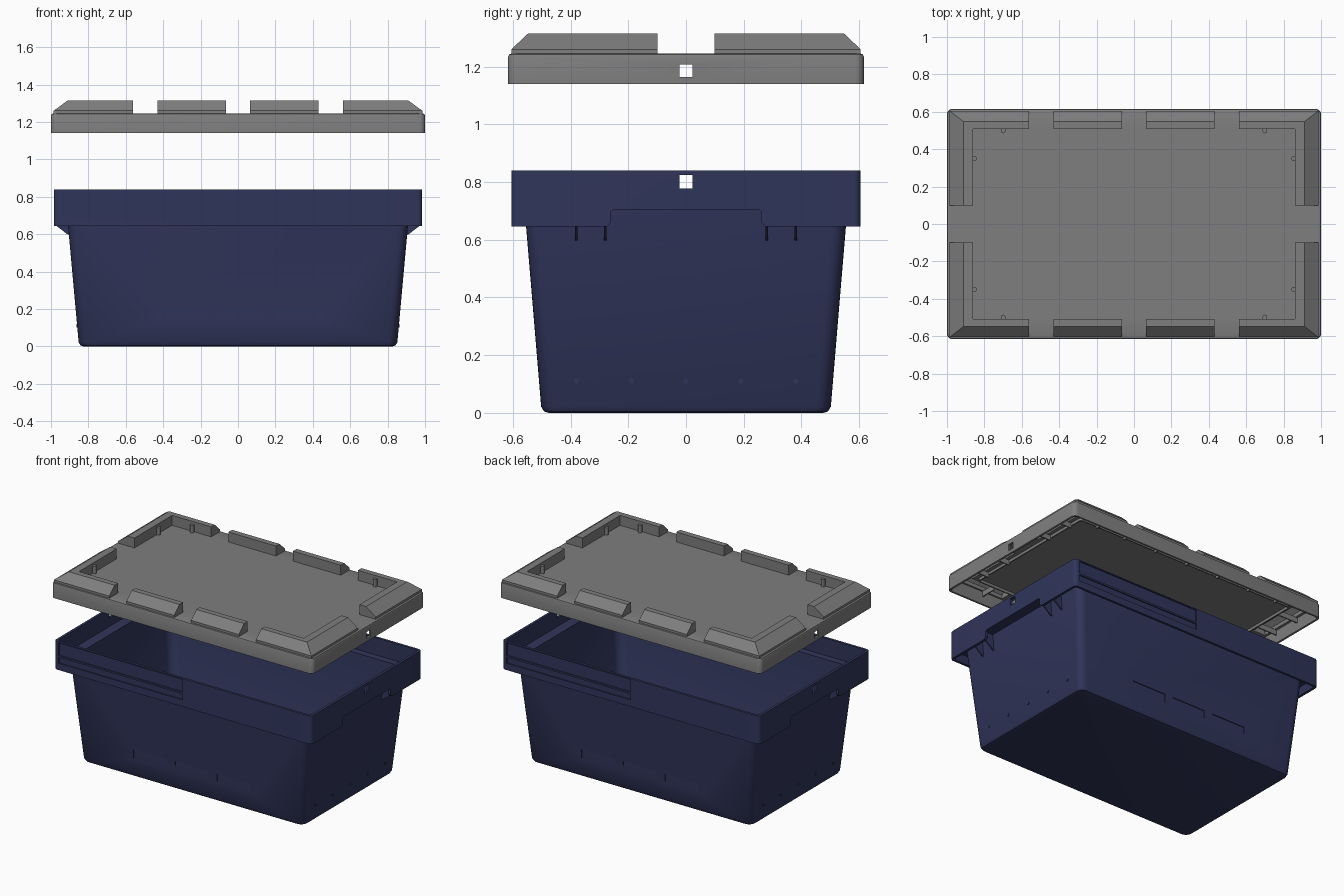
import bpy, bmesh, math
from mathutils import Matrix, Vector

if "Cube" in bpy.data.objects:
    bpy.data.objects.remove(bpy.data.objects["Cube"])


def material(name, rgb):
    m = bpy.data.materials.new(name)
    m.diffuse_color = (*rgb, 1)
    m.use_nodes = True
    m.node_tree.nodes["Principled BSDF"].inputs["Base Color"].default_value = m.diffuse_color
    return m


BLUE = material("blue_plastic", (0.03, 0.036, 0.105))
GREY = material("grey_plastic", (0.21, 0.21, 0.212))


def finish(name, bm, mat=None):
    bmesh.ops.recalc_face_normals(bm, faces=bm.faces[:])
    me = bpy.data.meshes.new(name)
    bm.to_mesh(me)
    bm.free()
    ob = bpy.data.objects.new(name, me)
    bpy.context.collection.objects.link(ob)
    if mat:
        me.materials.append(mat)
    return ob


def rounded_rect(hx, hy, z, r, n=6):
    pts = []
    for k, (sx, sy) in enumerate([(1, 1), (-1, 1), (-1, -1), (1, -1)]):
        for i in range(n + 1):
            a = math.pi / 2 * (k + i / n)
            pts.append((sx * (hx - r) + r * math.cos(a), sy * (hy - r) + r * math.sin(a), z))
    return pts


def loft(bm, rings, closed=False):
    loops = [[bm.verts.new(p) for p in ring] for ring in rings]
    pairs = list(zip(loops, loops[1:])) + ([(loops[-1], loops[0])] if closed else [])
    for a, b in pairs:
        for i in range(len(a)):
            j = (i + 1) % len(a)
            bm.faces.new((a[i], a[j], b[j], b[i]))
    if not closed:
        bm.faces.new(loops[0])
        bm.faces.new(loops[-1])


def add_box(bm, lo, hi):
    lo, hi = Vector(lo), Vector(hi)
    m = Matrix.Translation((lo + hi) / 2) @ Matrix.Diagonal((*(hi - lo), 1))
    return bmesh.ops.create_cube(bm, size=1, matrix=m)["verts"]


def boolean(ob, cutter, op="DIFFERENCE"):
    mod = ob.modifiers.new("bool", "BOOLEAN")
    mod.operation, mod.object, mod.solver = op, cutter, "EXACT"
    bpy.context.view_layer.objects.active = ob
    bpy.ops.object.modifier_apply(modifier=mod.name)
    bpy.data.objects.remove(cutter)


# Tub: one lofted shell with a stepped rim and a hanging skirt
bm = bmesh.new()
loft(bm, [rounded_rect(*s) for s in [
    (.825, .475, 0, .04), (.842, .492, .005, .045), (.852, .502, .022, .05),
    (.914, .559, .705, .05), (.967, .588, .705, .015), (.967, .588, .645, .015),
    (.985, .605, .645, .025), (.985, .605, .84, .025), (.967, .588, .84, .015),
    (.967, .588, .72, .015), (.896, .541, .72, .06), (.836, .486, .05, .06),
    (.826, .476, .028, .06), (.80, .45, .02, .05)]])
tub = finish("tub", bm, BLUE)

# Cuts in the tub: handle notches, lock holes, label recesses, stack panels
bm = bmesh.new()
add_box(bm, (-1.1, -.023, .778), (1.1, .023, .824))
for s in (-1, 1):
    prof = [(-.275, .6), (-.275, .646), (-.26, .66), (-.26, .698), (-.253, .7045)]
    prof += [(-y, z) for y, z in reversed(prof)]
    loft(bm, [[(s * x, y, z) for y, z in prof] for x in (.95, 1.05)])
    for z0, z1 in ((.745, .832), (.692, .733)):
        x = sorted((s * .95, 0))
        y = sorted((s * .597, s * .7))
        add_box(bm, (x[0], y[0], z0), (x[1], y[1], z1))
    for cx in (.31, -.01, -.33):
        y = sorted((s * .511, s * .55))
        add_box(bm, (s * cx - .13, y[0], .09), (s * cx + .13, y[1], .2))
boolean(tub, finish("tub_cutter", bm))

# Triangular gussets under the end skirts
bm = bmesh.new()
for s in (-1, 1):
    for y in (-.38, -.28, .28, .38):
        prof = [(.895, .706), (.895, .595), (.91, .598), (.972, .645), (.972, .706)]
        loft(bm, [[(s * x, y + d, z) for x, z in prof] for d in (-.004, .004)])
gussets = finish("handle_gussets", bm, BLUE)

# Row of small studs on each end wall
bm = bmesh.new()
for s in (-1, 1):
    for y in (-.38, -.19, 0, .19, .38):
        m = Matrix.Translation((s * .859, y, .11)) @ Matrix.Rotation(math.pi / 2, 4, "Y")
        bmesh.ops.create_cone(bm, cap_ends=True, segments=12, radius1=.009, radius2=.009,
                              depth=.01, matrix=m)
studs = finish("end_studs", bm, BLUE)

# Lid: hollow tray with a rounded top edge
bm = bmesh.new()
loft(bm, [rounded_rect(*s) for s in [
    (.97, .585, 1.229, .02), (.986, .603, 1.229, .02), (.986, .603, 1.14, .02),
    (1.0, .616, 1.14, .03), (1.0, .616, 1.234, .03), (.997, .613, 1.242, .03),
    (.988, .604, 1.245, .03)]])
lid = finish("lid", bm, GREY)


# Stacking ridges: outward-sloping profile swept along straight or corner paths
def ridges(bm, prof, gap):
    def sweep(path):
        loft(bm, [[path(d)[i] + (z,) for d, z in prof] for i in range(len(path(0)))])
    for sy in (-1, 1):
        for sx in (-1, 1):
            sweep(lambda d: [(sx * (.065 + gap), sy * (.616 - d)),
                             (sx * (.43 - gap), sy * (.616 - d))])
            sweep(lambda d: [(sx * (.562 + gap), sy * (.616 - d)),
                             (sx * (1 - 1.3 * d), sy * (.616 - d)),
                             (sx * (1 - 1.3 * d), sy * (.098 + gap))])


bm = bmesh.new()
ridges(bm, [(.011, 1.235), (.011, 1.26), (.068, 1.314), (.107, 1.314), (.107, 1.235)], 0)
boolean(lid, finish("ridge_blocks", bm), "UNION")
bm = bmesh.new()
ridges(bm, [(.024, 1.22), (.024, 1.254), (.072, 1.301), (.095, 1.301), (.095, 1.22)], .012)
add_box(bm, (-1.1, -.023, 1.163), (1.1, .023, 1.207))
boolean(lid, finish("lid_cutter", bm))

# Small location nubs on the inner side of the corner ridges
bm = bmesh.new()
for sx in (-1, 1):
    for sy in (-1, 1):
        for x, y, dx, dy in ((.7, .497, 0, 1), (.852, .35, 1, 0)):
            m = Matrix.Translation((sx * x, sy * y, 1.268))
            bmesh.ops.create_cone(bm, cap_ends=True, segments=16, radius1=.012,
                                  radius2=.012, depth=.056, matrix=m)
            cx, cy = sx * (x + dx * .006), sy * (y + dy * .006)
            ex, ey = (.006, .012) if dx else (.012, .006)
            add_box(bm, (cx - ex, cy - ey, 1.24), (cx + ex, cy + ey, 1.296))
nubs = finish("ridge_nubs", bm, GREY)

# Underside stiffening: inner frame and cross ribs
bm = bmesh.new()
loft(bm, [rounded_rect(*s) for s in [
    (.85, .50, 1.231, .02), (.85, .50, 1.21, .02),
    (.842, .492, 1.21, .015), (.842, .492, 1.231, .015)]], closed=True)
for s in (-1, 1):
    for x in (-.72, -.5, -.25, 0, .25, .5, .72):
        y = sorted((s * .496, s * .606))
        add_box(bm, (x - .004, y[0], 1.195), (x + .004, y[1], 1.232))
    for y in (-.4, -.2, .2, .4):
        x = sorted((s * .846, s * .99))
        add_box(bm, (x[0], y - .004, 1.195), (x[1], y + .004, 1.232))
ribs = finish("lid_underside_ribs", bm, GREY)

# Smooth rounded corners while keeping hard edges
bpy.ops.object.select_all(action="DESELECT")
for ob in (tub, studs, lid, nubs, ribs):
    ob.select_set(True)
bpy.context.view_layer.objects.active = tub
bpy.ops.object.shade_smooth_by_angle(angle=math.radians(30))
